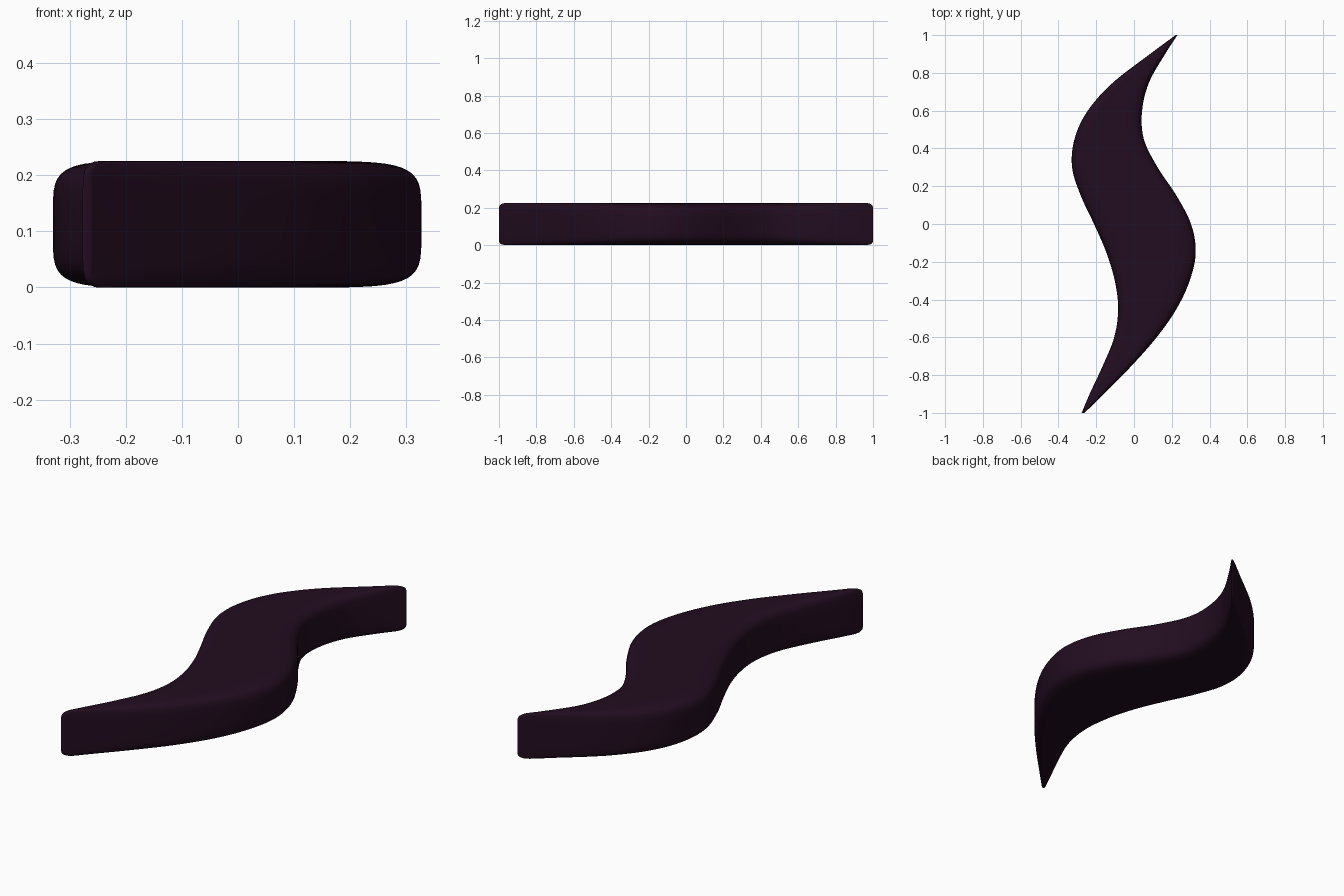
import bpy, bmesh, math
from mathutils import Vector

cube = bpy.data.objects.get("Cube")
if cube:
    bpy.data.objects.remove(cube, do_unlink=True)

HALF = 0.1125      # half thickness of the slab
RING = 48          # points around each cross-section
STEPS = 6          # sections between two stations

# Stations along the wave: y, one edge x, other edge x
stations = [Vector(s) for s in (
    (1.0, .22, .23), (.9, .085, .165), (.75, -.11, .08), (.6, -.245, .043),
    (.45, -.315, .052), (.3, -.328, .125), (.15, -.282, .225), (0, -.212, .302),
    (-.15, -.147, .327), (-.3, -.102, .295), (-.45, -.084, .225), (-.6, -.105, .12),
    (-.75, -.165, -.012), (-.9, -.235, -.16), (-1.0, -.277, -.262))]


def spline(points):
    """Smooth curve through all points."""
    pts = [2 * points[0] - points[1]] + points + [2 * points[-1] - points[-2]]
    out = []
    for a, b, c, d in zip(pts, pts[1:], pts[2:], pts[3:]):
        for k in range(STEPS):
            t = k / STEPS
            out.append(b + (c - a) * t / 2 + (a - 2.5 * b + 2 * c - d / 2) * t**2
                       + (1.5 * (b - c) + (d - a) / 2) * t**3)
    return out + [points[-1]]


def rounded(v, power=5.2):
    """Superellipse coordinate from a sine or cosine."""
    return math.copysign(abs(v) ** (2 / power), v)


def section(bm, y, x0, x1):
    # Thickness eases off just before each pointed tip
    inset = min(1, (1 - abs(y)) / 0.035)
    half = HALF * (0.8 + 0.2 * math.sqrt(max(0, 1 - (1 - inset) ** 2)))
    ring = []
    for i in range(RING):
        a = math.tau * (i + 0.5) / RING
        x = (x0 + x1) / 2 + (x1 - x0) / 2 * rounded(math.cos(a))
        ring.append(bm.verts.new((x, y, HALF + half * rounded(math.sin(a)))))
    return ring


# Wavy slab lofted through its sections
path = spline(stations)
first, last = path[0], path[-1]
# Extra sections make the rounded tips
path[1:1] = [first.lerp(path[1], f) for f in (0.15, 0.4, 0.7)]
path[-1:-1] = [last.lerp(path[-2], f) for f in (0.7, 0.4, 0.15)]

bm = bmesh.new()
rings = [section(bm, *p) for p in path]
for a, b in zip(rings, rings[1:]):
    for i in range(RING):
        j = (i + 1) % RING
        bm.faces.new((a[i], a[j], b[j], b[i]))
bm.faces.new(rings[0])
bm.faces.new(rings[-1])
bmesh.ops.recalc_face_normals(bm, faces=bm.faces[:])
mesh = bpy.data.meshes.new("wavy_slab")
bm.to_mesh(mesh)
bm.free()

# Dark plum colour
plum = bpy.data.materials.new("dark_plum")
plum.use_nodes = True
colour = (0.016, 0.004, 0.0145, 1)
plum.diffuse_color = colour
plum.node_tree.nodes["Principled BSDF"].inputs["Base Color"].default_value = colour
mesh.materials.append(plum)

slab = bpy.data.objects.new("wavy_slab", mesh)
bpy.context.collection.objects.link(slab)
bpy.context.view_layer.objects.active = slab
slab.select_set(True)
bpy.ops.object.shade_smooth_by_angle(angle=math.radians(50))
